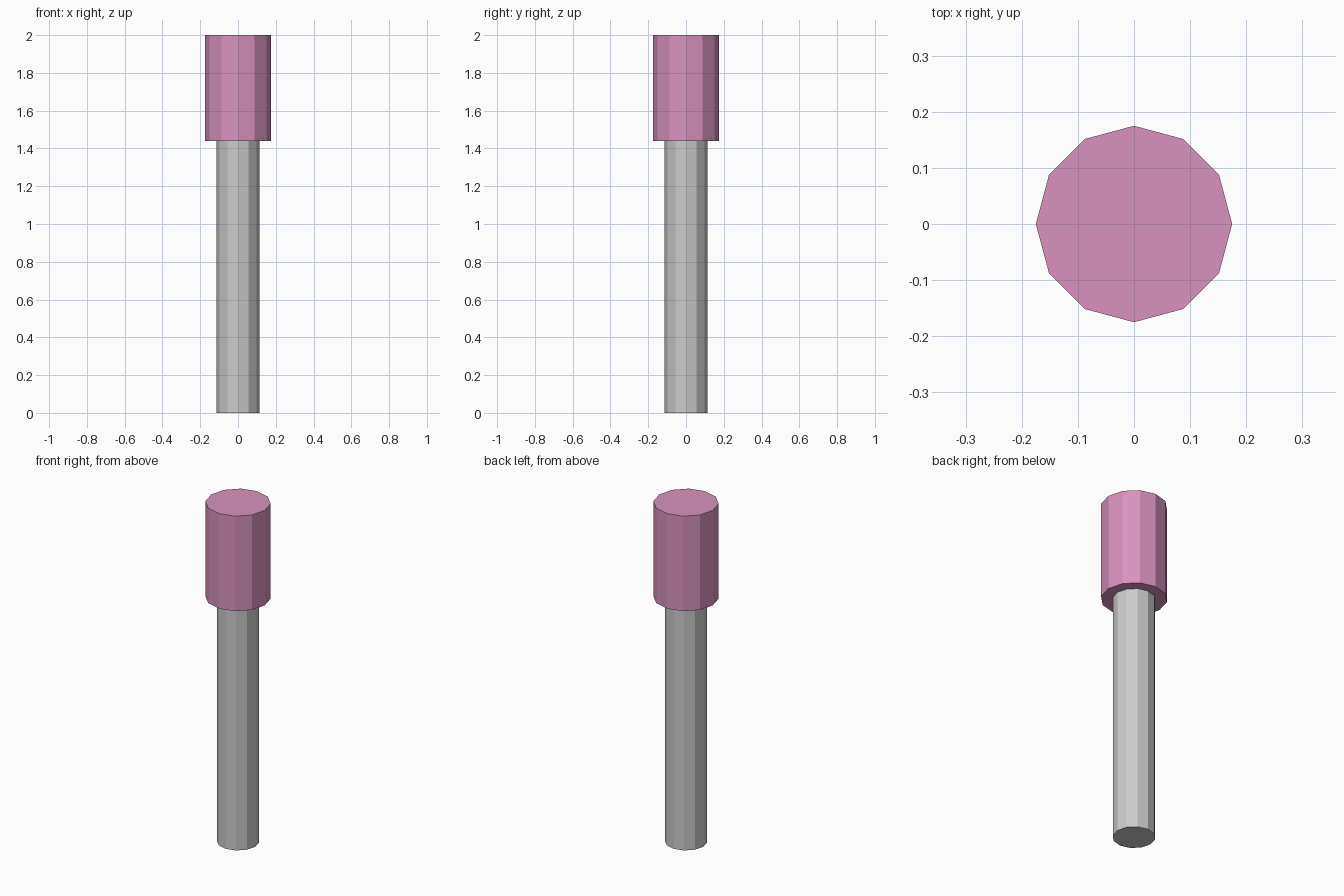
import bpy

if "Cube" in bpy.data.objects:
    bpy.data.objects.remove(bpy.data.objects["Cube"])


def cylinder(name, radius, z0, z1, color=None):
    bpy.ops.mesh.primitive_cylinder_add(
        vertices=12, radius=radius, depth=z1 - z0, location=(0, 0, (z0 + z1) / 2))
    obj = bpy.context.object
    obj.name = name
    if color:
        mat = bpy.data.materials.new(name + "_colour")
        mat.diffuse_color = color
        mat.use_nodes = True
        mat.node_tree.nodes["Principled BSDF"].inputs["Base Color"].default_value = mat.diffuse_color
        obj.data.materials.append(mat)
    return obj


# Grey twelve-sided shaft, seated slightly into the head
cylinder("shaft", 0.113, 0.0, 1.46)

# Wider coloured head
cylinder("head", 0.175, 1.44, 2.0, (0.69, 0.29, 0.51, 1))
